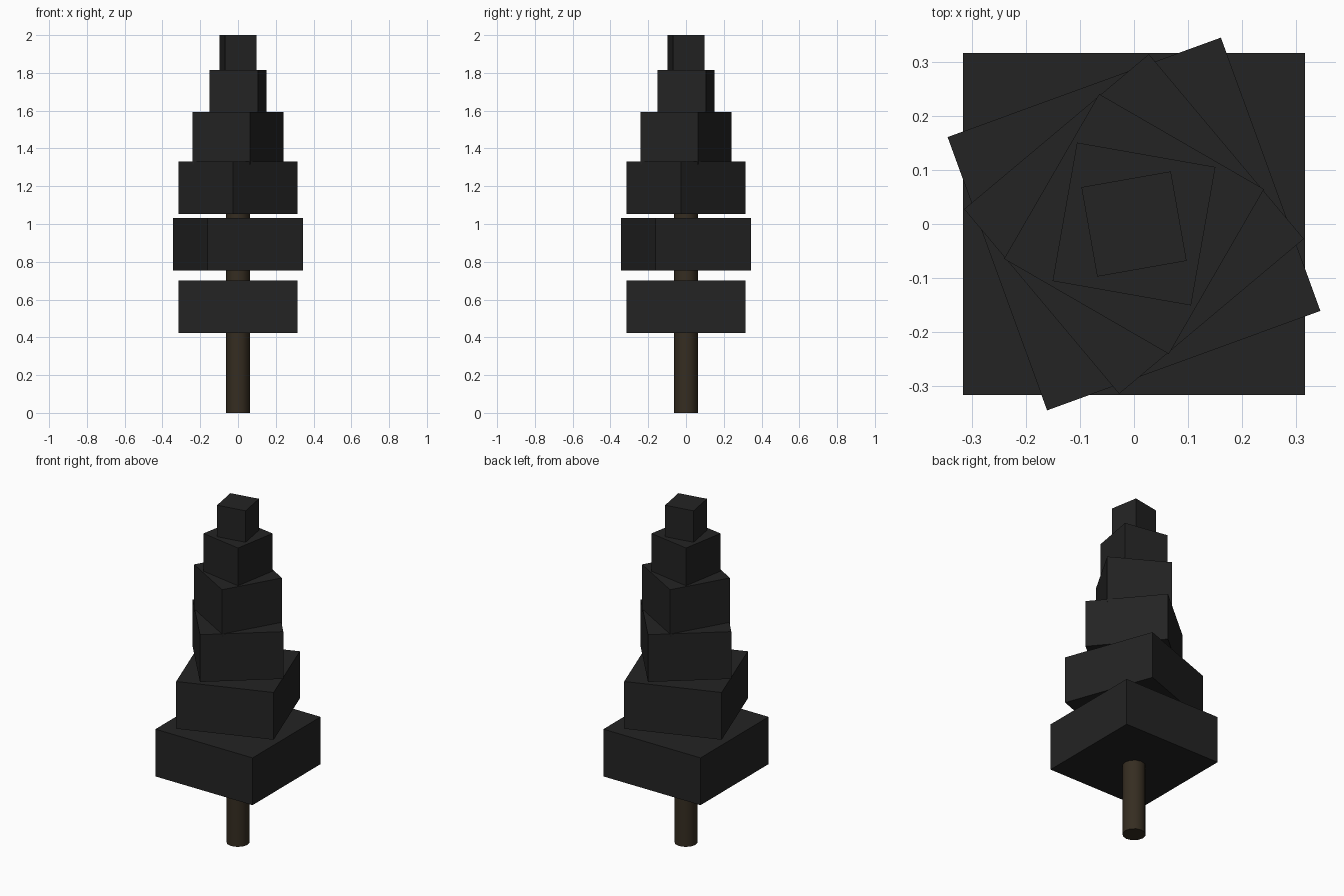
import bpy
from math import radians

cube = bpy.data.objects.get("Cube")
if cube:
    bpy.data.objects.remove(cube, do_unlink=True)


def make_material(name, rgb):
    mat = bpy.data.materials.new(name)
    mat.use_nodes = True
    mat.diffuse_color = (*rgb, 1)
    mat.node_tree.nodes["Principled BSDF"].inputs["Base Color"].default_value = (*rgb, 1)
    return mat


foliage = make_material("charcoal foliage", (0.017, 0.017, 0.017))
bark = make_material("dark brown bark", (0.036, 0.026, 0.015))

# Trunk: a slim round post running up into the foliage
TRUNK_HEIGHT = 1.2
bpy.ops.mesh.primitive_cylinder_add(vertices=12, radius=0.0625, depth=TRUNK_HEIGHT,
                                    location=(0, 0, TRUNK_HEIGHT / 2))
trunk = bpy.context.object
trunk.name = "trunk"
trunk.data.materials.append(bark)
bpy.ops.object.shade_smooth_by_angle(angle=radians(40))

# Foliage: square blocks that shrink, close up and twist a step per tier
BLOCK_HEIGHT = 0.278
TWIST = radians(20)
tiers = [(0.632, 0.70), (0.538, 1.033), (0.446, 1.332),
         (0.352, 1.593), (0.26, 1.815), (0.168, 2.0)]
for i, (width, top) in enumerate(tiers):
    bpy.ops.mesh.primitive_cube_add(size=1, location=(0, 0, top - BLOCK_HEIGHT / 2),
                                    rotation=(0, 0, i * TWIST))
    block = bpy.context.object
    block.name = f"foliage_tier_{i + 1}"
    block.scale = (width, width, BLOCK_HEIGHT)
    block.data.materials.append(foliage)
